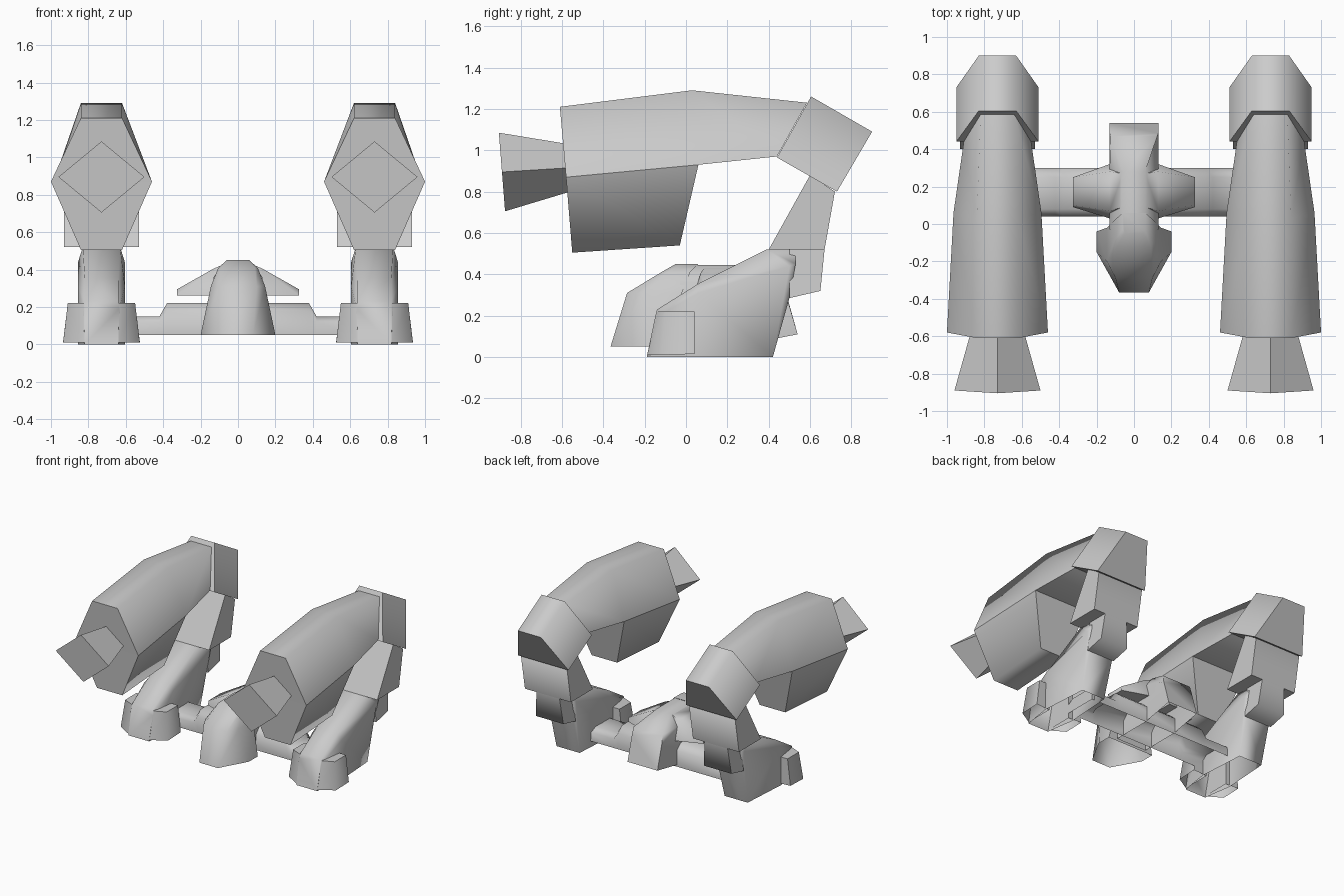
import bpy, bmesh, math

if "Cube" in bpy.data.objects:
    bpy.data.objects.remove(bpy.data.objects["Cube"])

PX = 0.73  # x position of each side pod


def loft(name, rings, mirror=False, open_below=None):
    """Skin equal-length point rings and cap the ends; faces wholly under open_below are left out."""
    bm = bmesh.new()
    vs = [[bm.verts.new(p) for p in r] for r in rings]
    n = len(vs[0])
    for a, b in zip(vs, vs[1:]):
        for i in range(n):
            j = (i + 1) % n
            bm.faces.new((a[i], a[j], b[j], b[i]))
    bm.faces.new(vs[0][::-1])
    bm.faces.new(vs[-1])
    bmesh.ops.recalc_face_normals(bm, faces=bm.faces)
    if open_below is not None:
        low = [f for f in bm.faces if all(v.co.z < open_below for v in f.verts)]
        bmesh.ops.delete(bm, geom=low, context='FACES')
    me = bpy.data.meshes.new(name)
    bm.to_mesh(me)
    bm.free()
    ob = bpy.data.objects.new(name, me)
    bpy.context.collection.objects.link(ob)
    bpy.ops.object.select_all(action='DESELECT')
    ob.select_set(True)
    bpy.context.view_layer.objects.active = ob
    bpy.ops.object.shade_smooth_by_angle(angle=math.radians(72))
    if mirror:
        ob.modifiers.new("mirror", 'MIRROR')
    return ob


def slab(name, profile, cx=0.0, mirror=False):
    """Side profile of (y, z, half width) points, spread symmetrically about cx."""
    return loft(name, [[(cx + s * w, y, z) for y, z, w in profile] for s in (-1, 1)], mirror)


def section(cx, *rows):
    """Symmetric section from (y, z, half width) rows listed top to bottom."""
    return ([(cx + w, y, z) for y, z, w in rows]
            + [(cx - w, y, z) for y, z, w in reversed(rows)])


def diamond(cx, top, mid, low, hw):
    return [(cx, *top), (cx + hw, *mid), (cx, *low), (cx - hw, *mid)]


# Engine barrels: flat-bottomed upper half running the full length
loft("engine_barrel", [
    section(PX, (-0.61, 1.21, 0.11), (-0.58, 0.87, 0.27)),
    section(PX, (0.03, 1.29, 0.11), (0.06, 0.93, 0.235)),
    section(PX, (0.585, 1.23, 0.09), (0.44, 0.97, 0.18)),
], True)

# Barrel bellies: lower half under the front of each barrel
loft("barrel_belly", [
    section(PX, (-0.58, 0.87, 0.27), (-0.55, 0.505, 0.11)),
    section(PX, (0.06, 0.93, 0.235), (-0.03, 0.54, 0.11)),
], True)

# Flared diamond nozzles
loft("nozzle", [
    diamond(PX, (-0.905, 1.085), (-0.89, 0.895), (-0.875, 0.705), 0.23),
    diamond(PX, (-0.57, 1.03), (-0.57, 0.915), (-0.56, 0.80), 0.14),
], True)

# Tapered elbow blocks behind the barrels
slab("elbow", [(0.605, 1.26, 0.10), (0.90, 1.09, 0.10),
               (0.73, 0.80, 0.22), (0.44, 0.965, 0.22)], PX, True)

# Upper legs
slab("upper_leg", [(0.60, 0.88, 0.20), (0.72, 0.80, 0.20),
                   (0.67, 0.52, 0.20), (0.40, 0.52, 0.20)], PX, True)

# Ankle pieces joining upper leg to foot
slab("ankle", [(0.50, 0.52, 0.10), (0.67, 0.52, 0.10),
               (0.65, 0.32, 0.12), (0.50, 0.285, 0.12)], PX, True)

# Long sloping feet, narrower along the top ridge, hollow below
loft("foot", [
    section(PX, (-0.14, 0.23, 0.09), (-0.15, 0.19, 0.095), (-0.19, 0.0, 0.09)),
    section(PX, (0.06, 0.355, 0.09), (0.06, 0.31, 0.125), (0.04, 0.0, 0.125)),
    section(PX, (0.39, 0.52, 0.10), (0.50, 0.44, 0.125), (0.42, 0.0, 0.10)),
    section(PX, (0.53, 0.52, 0.09), (0.53, 0.45, 0.12), (0.50, 0.285, 0.10)),
], True, 0.01)

# Toe pads: wedges flaring out of each side of the foot
for name, s in (("outer_toe_pad", 1), ("inner_toe_pad", -1)):
    loft(name, [
        [(PX + s * 0.09, -0.14, 0.22), (PX + s * 0.09, 0.04, 0.22),
         (PX + s * 0.09, 0.04, 0.01), (PX + s * 0.09, -0.188, 0.01)],
        [(PX + s * 0.18, -0.10, 0.22), (PX + s * 0.18, 0.04, 0.22),
         (PX + s * 0.205, 0.04, 0.015), (PX + s * 0.205, -0.12, 0.01)],
    ], True, 0.02)


# Cross beam: deep centre, thin ends
def beam_ring(x, top):
    return [(x, 0.04, 0.05), (x, 0.30, 0.05), (x, 0.30, top * 0.8),
            (x, 0.25, top), (x, 0.08, top), (x, 0.04, top * 0.8)]


loft("cross_beam", [beam_ring(x, t) for x, t in (
    (-0.64, 0.15), (-0.42, 0.15), (-0.38, 0.22), (0.38, 0.22), (0.42, 0.15), (0.64, 0.15))],
    open_below=0.06)


# Cabin: stacked outlines with a narrow nose and wide flanks
def cabin_ring(z, nose_w, nose_y, side_w, side_y, back_y):
    return [(nose_w, nose_y, z), (side_w, side_y, z), (side_w, back_y, z),
            (-side_w, back_y, z), (-side_w, side_y, z), (-nose_w, nose_y, z)]


loft("cabin", [
    cabin_ring(0.05, 0.08, -0.365, 0.20, -0.15, -0.04),
    cabin_ring(0.31, 0.10, -0.285, 0.145, -0.20, -0.02),
    cabin_ring(0.41, 0.09, -0.12, 0.105, -0.09, 0.02),
    cabin_ring(0.45, 0.05, -0.05, 0.06, -0.03, 0.06),
], open_below=0.06)

# Rear hull
loft("hull", [
    section(0, (-0.03, 0.445, 0.06), (-0.03, 0.36, 0.13), (-0.03, 0.06, 0.13)),
    section(0, (0.28, 0.445, 0.06), (0.28, 0.36, 0.13), (0.28, 0.06, 0.13)),
    section(0, (0.47, 0.36, 0.125), (0.485, 0.30, 0.13), (0.54, 0.11, 0.13)),
], open_below=0.12)

# Stub wings sloping down from the hull roof
loft("stub_wing", [
    [(0.06, 0.03, 0.26), (0.06, 0.32, 0.26), (0.06, 0.27, 0.435), (0.06, 0.09, 0.435)],
    [(0.13, 0.03, 0.26), (0.13, 0.32, 0.26), (0.13, 0.28, 0.405), (0.13, 0.07, 0.405)],
    [(0.325, 0.09, 0.262), (0.325, 0.25, 0.262), (0.325, 0.25, 0.295), (0.325, 0.10, 0.295)],
], True)
